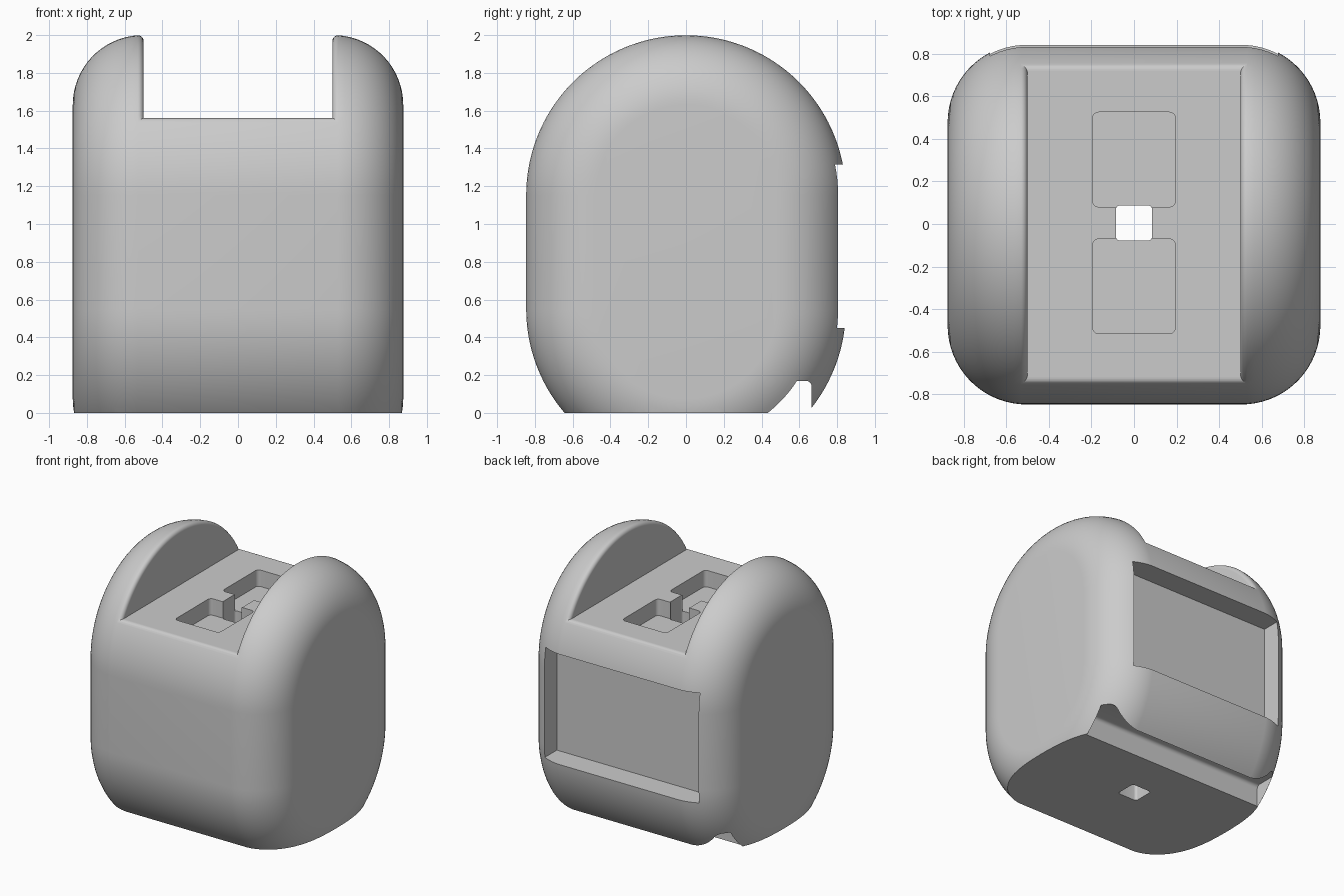
import bpy
import bmesh
from math import sin, cos, pi, asin, radians

if "Cube" in bpy.data.objects:
    bpy.data.objects.remove(bpy.data.objects["Cube"])

RADIUS, FILLET, SIDE = 0.847, 0.37, 0.875   # outline radius, side rounding, half width
Z_LOW, Z_HIGH, FLOOR = 0.55, 1.153, 1.56    # outline centres, slot floor
STEPS = 60

grey = bpy.data.materials.new("light_grey")
grey.use_nodes = True
grey.diffuse_color = (0.6, 0.6, 0.6, 1)
grey.node_tree.nodes["Principled BSDF"].inputs["Base Color"].default_value = (0.6, 0.6, 0.6, 1)


def to_object(name, bm):
    bmesh.ops.recalc_face_normals(bm, faces=bm.faces)
    mesh = bpy.data.meshes.new(name)
    bm.to_mesh(mesh)
    bm.free()
    mesh.materials.append(grey)
    ob = bpy.data.objects.new(name, mesh)
    bpy.context.collection.objects.link(ob)
    return ob


def outline(x, r):
    """Upright stadium at x, in the side plane."""
    angles = [pi * i / STEPS for i in range(STEPS + 1)]
    top = [(x, r * cos(a), Z_HIGH + r * sin(a)) for a in angles]
    low = [(x, -r * cos(a), Z_LOW - r * sin(a)) for a in angles]
    return top + low


def loft(bm, sections):
    rings = [[bm.verts.new(p) for p in outline(x, r)] for x, r in sections]
    for a, b in zip(rings, rings[1:]):
        for i in range(len(a)):
            j = (i + 1) % len(a)
            bm.faces.new((a[i], a[j], b[j], b[i]))
    bm.faces.new(rings[0])
    bm.faces.new(rings[-1])


def box(name, low, high, bevel=0, axis=None):
    """Box between two corners; edges along axis are rounded."""
    bm = bmesh.new()
    bmesh.ops.create_cube(bm, size=1)
    for v in bm.verts:
        v.co = [(a + b) / 2 + c * (b - a) for a, b, c in zip(low, high, v.co)]
    if bevel:
        edges = [e for e in bm.edges
                 if abs((e.verts[0].co - e.verts[1].co).normalized()[axis]) > 0.9]
        bmesh.ops.bevel(bm, geom=edges, offset=bevel, segments=5, profile=0.5, affect='EDGES')
    return to_object(name, bm)


def combine(target, other, operation):
    mod = target.modifiers.new(operation, 'BOOLEAN')
    mod.operation, mod.solver, mod.object = operation, 'EXACT', other
    bpy.context.view_layer.objects.active = target
    bpy.ops.object.modifier_apply(modifier=mod.name)
    bpy.data.objects.remove(other)


# Side cheeks: rounded outside, with a small round on the inner rim
centre, rim = SIDE - FILLET, 0.03
start = asin((0.5 + rim - centre) / FILLET)
inner_r = RADIUS - FILLET + FILLET * cos(start)
sections = [(0.5 + rim - rim * cos(a), inner_r - rim + rim * sin(a))
            for a in [radians(18 * i) for i in range(5)]]
for i in range(17):
    a = start + (pi / 2 - start) * i / 16
    sections.append((centre + FILLET * sin(a), RADIUS - FILLET + FILLET * cos(a)))
bm = bmesh.new()
for side in (-1, 1):
    loft(bm, [(side * x, r) for x, r in sections])
cheeks = to_object("cheeks", bm)

# Middle block, cut flat at the slot floor with rounded front and back rims
bm = bmesh.new()
loft(bm, [(-0.5 - rim, inner_r), (0.5 + rim, inner_r)])
bmesh.ops.bisect_plane(bm, geom=bm.verts[:] + bm.edges[:] + bm.faces[:], dist=1e-5,
                       plane_co=(0, 0, FLOOR), plane_no=(0, 0, 1), clear_outer=True)
bmesh.ops.holes_fill(bm, edges=[e for e in bm.edges if e.is_boundary], sides=0)
rims = [e for e in bm.edges if all(abs(v.co.z - FLOOR) < 1e-4 for v in e.verts)
        and abs(e.verts[0].co.x - e.verts[1].co.x) > 0.5]
bmesh.ops.bevel(bm, geom=rims, offset=0.02, segments=4, profile=0.5, affect='EDGES')
body = to_object("charging_stand_body", bm)
combine(body, cheeks, 'UNION')

# Flat base, back panel recess, bottom groove, slot pockets and through hole
cutters = [
    box("base_cut", (-2, -2, -2), (2, 2, 0)),
    box("back_recess", (-0.675, 0.65, 0.45), (0.675, 1.2, 1.316)),
    box("bottom_groove", (-0.8, 0.42, -0.3), (0.8, 0.665, 0.17), 0.03, 0),
    box("back_pocket", (-0.195, 0.08, FLOOR - 0.13), (0.195, 0.525, 1.8), 0.03, 2),
    box("front_pocket", (-0.195, -0.515, FLOOR - 0.13), (0.195, -0.07, 1.8), 0.03, 2),
    box("cable_hole", (-0.085, -0.078, -0.5), (0.085, 0.088, 1.8), 0.02, 2),
]
for cutter in cutters:
    combine(body, cutter, 'DIFFERENCE')

# Smooth shading with crisp cut edges
bpy.ops.object.select_all(action='DESELECT')
body.select_set(True)
bpy.context.view_layer.objects.active = body
bpy.ops.object.shade_smooth_by_angle(angle=radians(30))
